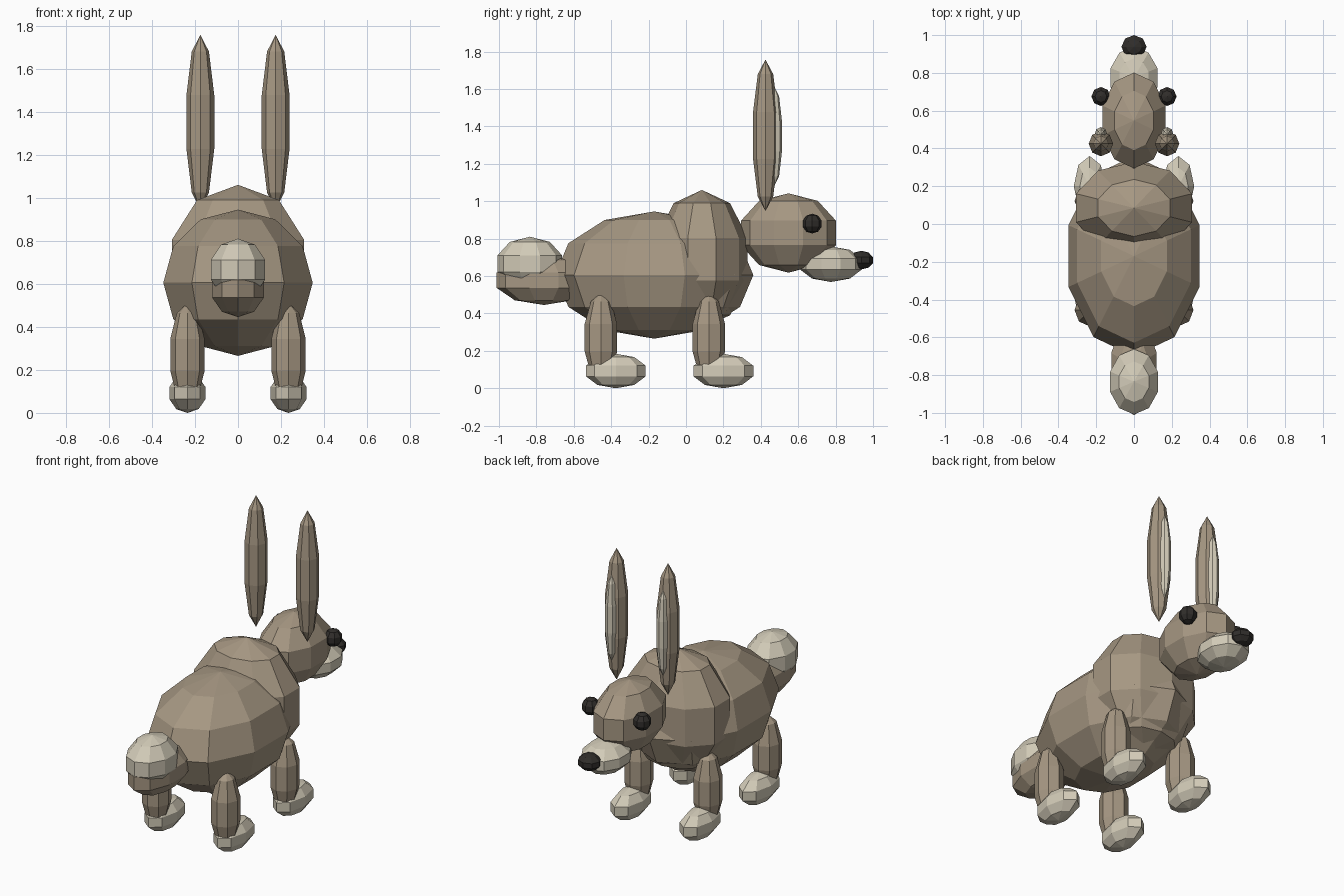
import bpy
import bmesh
from mathutils import Matrix

cube = bpy.data.objects.get("Cube")
if cube:
    bpy.data.objects.remove(cube, do_unlink=True)


def make_material(name, rgb):
    mat = bpy.data.materials.new(name)
    mat.use_nodes = True
    colour = (*rgb, 1.0)
    mat.diffuse_color = colour
    mat.node_tree.nodes["Principled BSDF"].inputs["Base Color"].default_value = colour
    return mat


fur = make_material("brown_fur", (0.38, 0.31, 0.225))
cream = make_material("cream_fur", (0.65, 0.60, 0.48))
black = make_material("black", (0.03, 0.027, 0.024))


def blob(name, mat, centre, radii, segments=10, rings=5):
    """Flat-shaded low-poly ellipsoid with its poles along z."""
    bm = bmesh.new()
    bmesh.ops.create_uvsphere(bm, u_segments=segments, v_segments=rings, radius=1)
    bmesh.ops.transform(bm, matrix=Matrix.Diagonal((*radii, 1)), verts=bm.verts)
    mesh = bpy.data.meshes.new(name)
    bm.to_mesh(mesh)
    bm.free()
    mesh.materials.append(mat)
    obj = bpy.data.objects.new(name, mesh)
    obj.location = centre
    bpy.context.collection.objects.link(obj)
    return obj


def pair(name, mat, centre, radii, **kw):
    """Matching blobs on the left (+x) and right (-x)."""
    x, y, z = centre
    for side, sign in (("left", 1), ("right", -1)):
        blob(f"{side}_{name}", mat, (sign * x, y, z), radii, **kw)


# Torso
blob("body", fur, (0, -0.17, 0.605), (0.365, 0.53, 0.34), rings=6)
blob("chest", fur, (0, 0.085, 0.69), (0.34, 0.257, 0.37))

# Head, muzzle and nose
blob("head", fur, (0, 0.548, 0.83), (0.185, 0.267, 0.212))
blob("muzzle", cream, (0, 0.775, 0.663), (0.137, 0.172, 0.095))
blob("nose", black, (0, 0.938, 0.685), (0.07, 0.065, 0.05), segments=8)
pair("eye", black, (0.175, 0.675, 0.88), (0.053, 0.053, 0.053), segments=8)

# Ears with pale insides
pair("ear", fur, (0.175, 0.425, 1.352), (0.068, 0.07, 0.405), segments=8)
pair("inner_ear", cream, (0.175, 0.473, 1.347), (0.036, 0.042, 0.265), segments=8)

# Tail: dark underside and pale top
blob("tail_underside", fur, (0, -0.76, 0.577), (0.133, 0.265, 0.132))
blob("tail_top", cream, (0, -0.835, 0.665), (0.14, 0.182, 0.145))

# Legs and paws
for end, leg_y, paw_y in (("front", 0.122, 0.2), ("back", -0.455, -0.375)):
    pair(end + "_leg", fur, (0.235, leg_y, 0.27), (0.084, 0.091, 0.24), segments=8)
    pair(end + "_paw", cream, (0.235, paw_y, 0.092), (0.088, 0.168, 0.092), segments=8)
